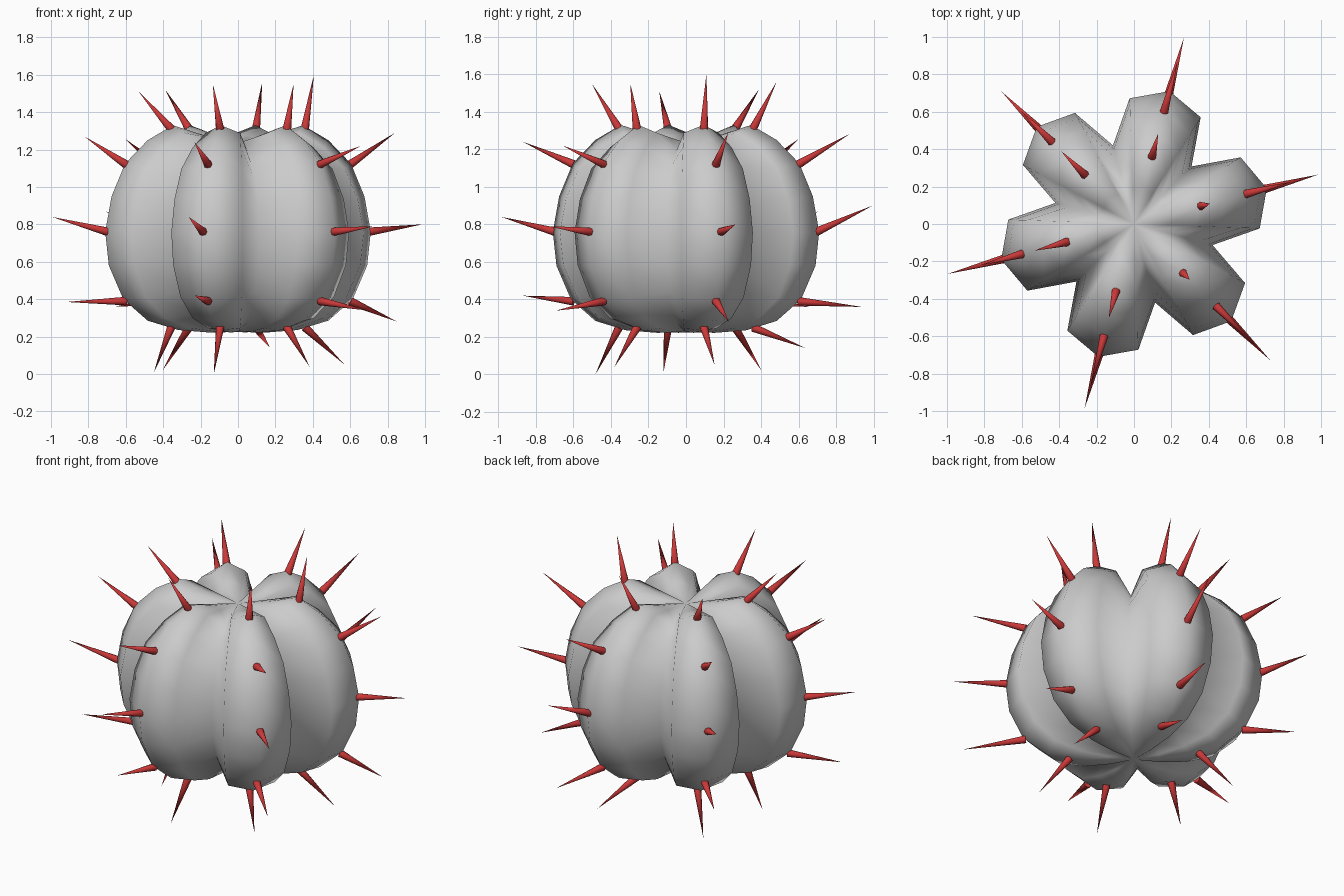
import bpy, bmesh, math
from mathutils import Vector

if "Cube" in bpy.data.objects:
    bpy.data.objects.remove(bpy.data.objects["Cube"])

LOBES = 6
FIRST = math.radians(15)

# ribbed body: per ring ridge radius, ridge z, valley radius, valley z
RINGS = [
    (0.20, 1.280, 0.10, 1.225), (0.36, 1.330, 0.20, 1.19), (0.50, 1.250, 0.28, 1.12),
    (0.625, 1.125, 0.36, 1.03), (0.70, 0.950, 0.415, 0.90), (0.735, 0.760, 0.435, 0.75),
    (0.715, 0.580, 0.42, 0.59), (0.635, 0.400, 0.37, 0.44), (0.50, 0.285, 0.28, 0.33),
    (0.33, 0.235, 0.18, 0.27), (0.16, 0.222, 0.08, 0.24),
]

bm = bmesh.new()


def vert(r, a, z):
    return bm.verts.new((r * math.cos(a), r * math.sin(a), z))


rows = []
for tr, tz, vr, vz in RINGS:
    row = []
    for k in range(LOBES):
        a = FIRST + k * math.tau / LOBES
        side = math.radians(17)
        sz = tz * 0.7 + vz * 0.3
        row += [vert(tr * 0.915, a - side, sz), vert(tr, a, tz),
                vert(tr * 0.915, a + side, sz), vert(vr, a + math.pi / LOBES, vz)]
    rows.append(row)
top, bottom = vert(0, 0, 1.235), vert(0, 0, 0.225)
n = len(rows[0])
for i in range(n):
    j = (i + 1) % n
    for up, lo in zip(rows, rows[1:]):
        bm.faces.new((up[i], lo[i], lo[j], up[j]))
    bm.faces.new((top, rows[0][i], rows[0][j]))
    bm.faces.new((bottom, rows[-1][j], rows[-1][i]))
bmesh.ops.recalc_face_normals(bm, faces=bm.faces)
for f in bm.faces:
    f.smooth = True
mesh = bpy.data.meshes.new("cactus_body")
bm.to_mesh(mesh)
bm.free()
bpy.context.collection.objects.link(bpy.data.objects.new("cactus_body", mesh))

# spines: one row per height, base (r, z) and tip (r, z) for each lobe
SPINES = [
    ((0.37, 1.31), [(.42, 1.60), (.50, 1.56), (.55, 1.52), (.55, 1.51), (.52, 1.55), (.42, 1.55)]),
    ((0.62, 1.12), [(.87, 1.29), (.90, 1.28), (.85, 1.255), (.85, 1.27), (.90, 1.24), (.93, 1.22)]),
    ((0.72, 0.76), [(1.02, .80), (1.03, .90), (1.00, .87), (1.03, .84), (1.02, .84), (1.03, .79)]),
    ((0.62, 0.39), [(.88, .28), (.97, .36), (.93, .36), (.95, .385), (.90, .42), (.98, .34)]),
    ((0.37, 0.25), [(.59, .05), (.66, .14), (.57, .02), (.465, .01), (.50, .0), (.54, .04)]),
]
red = bpy.data.materials.new("spine_red")
red.diffuse_color = (0.6, 0.04, 0.04, 1)
red.use_nodes = True
red.node_tree.nodes["Principled BSDF"].inputs["Base Color"].default_value = red.diffuse_color

for (br, bz), tips in SPINES:
    for k, (r, z) in enumerate(tips):
        a = FIRST + k * math.tau / LOBES
        out = Vector((math.cos(a), math.sin(a), 0))
        base = out * br + Vector((0, 0, bz))
        tip = out * r + Vector((0, 0, z))
        d = tip - base
        bpy.ops.mesh.primitive_cone_add(vertices=8, radius1=0.023, radius2=0,
                                        depth=d.length, location=(base + tip) / 2,
                                        rotation=d.to_track_quat('Z', 'Y').to_euler())
        ob = bpy.context.object
        ob.name = "spine"
        ob.data.materials.append(red)
        bpy.ops.object.shade_smooth_by_angle(angle=math.radians(60))
